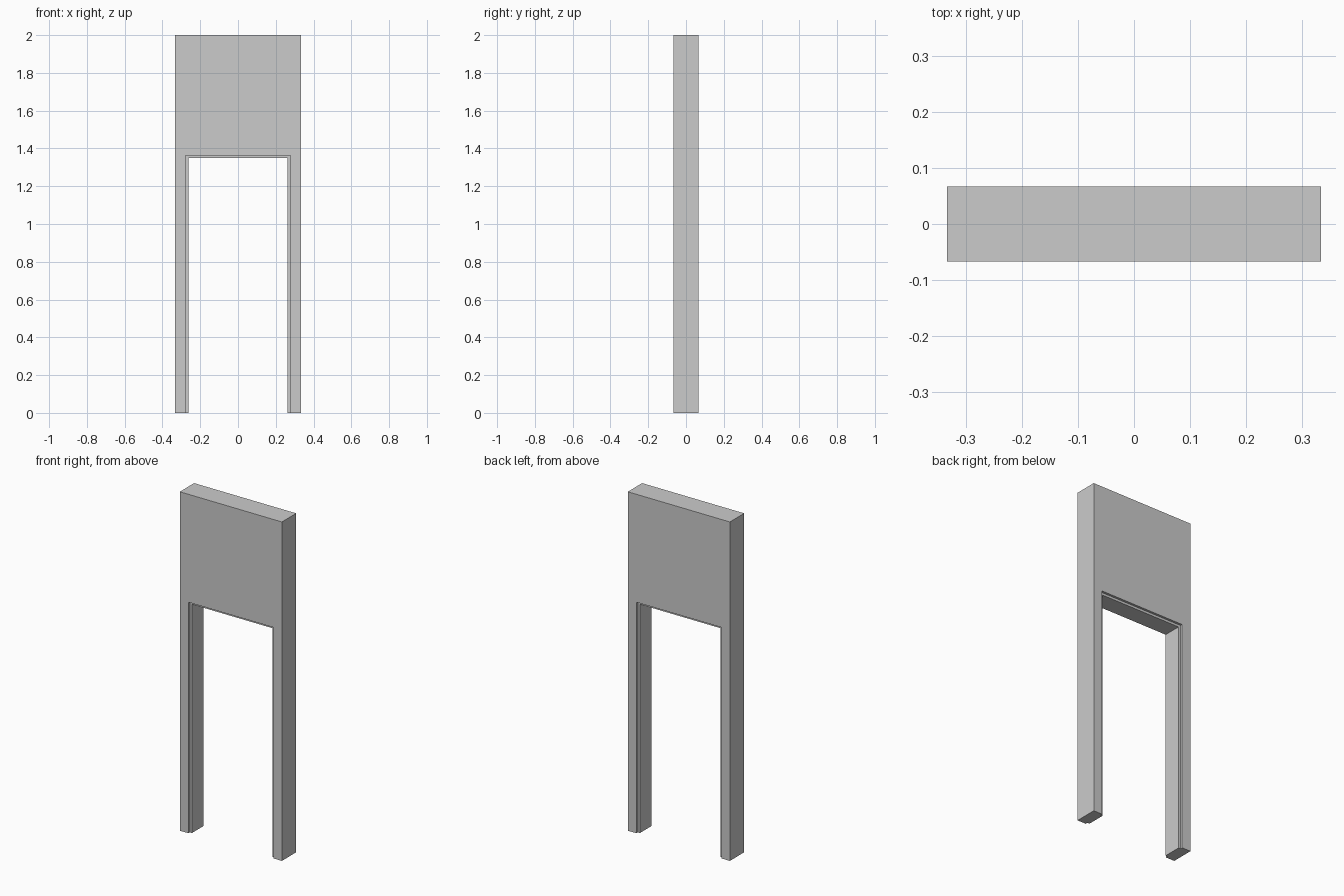
import bpy, bmesh

if "Cube" in bpy.data.objects:
    bpy.data.objects.remove(bpy.data.objects["Cube"])

D = 0.0667          # half thickness of the wall
STEP = 0.0135       # depth of the rebate around the opening

# Nested arch outlines as (half width, height)
OUTER, REBATE, INNER = (0.3333, 2.0), (0.277, 1.363), (0.263, 1.349)

# Closed cross-section of the frame: outline used and y position
half = [(OUTER, -D), (REBATE, -D), (REBATE, -D + STEP), (INNER, -D + STEP)]
section = half + [(o, -y) for o, y in reversed(half)]

# Carry the section up the left leg, across the top and down the right leg
bm = bmesh.new()
rings = []
for side, top in [(-1, 0), (-1, 1), (1, 1), (1, 0)]:
    rings.append([bm.verts.new((side * o[0], y, top * o[1])) for o, y in section])

n = len(section)
for a, b in zip(rings, rings[1:]):
    for i in range(n):
        j = (i + 1) % n
        bm.faces.new((a[i], a[j], b[j], b[i]))

# Close the feet of both legs
bm.faces.new(rings[0])
bm.faces.new(rings[-1])
bmesh.ops.recalc_face_normals(bm, faces=bm.faces)

mesh = bpy.data.meshes.new("doorway_wall")
bm.to_mesh(mesh)
bm.free()
wall = bpy.data.objects.new("doorway_wall", mesh)
bpy.context.collection.objects.link(wall)
